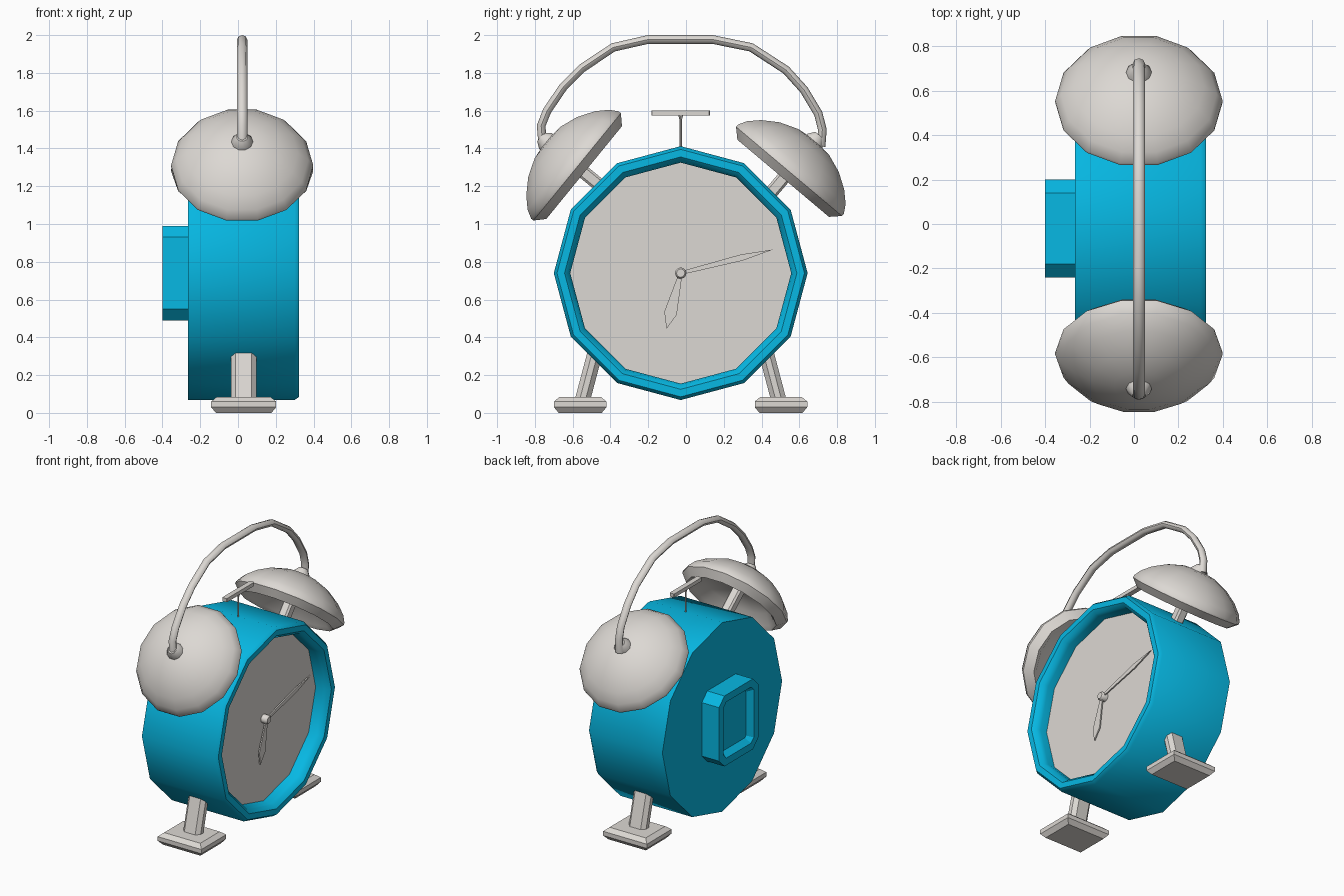
import bpy, bmesh, math
from mathutils import Matrix, Vector

if "Cube" in bpy.data.objects:
    bpy.data.objects.remove(bpy.data.objects["Cube"])

CX, CY, CZ = 0.022, -0.028, 0.74      # bell plane and dial centre


def material(name, colour):
    m = bpy.data.materials.new(name)
    m.use_nodes = True
    m.diffuse_color = (*colour, 1)
    m.node_tree.nodes["Principled BSDF"].inputs["Base Color"].default_value = (*colour, 1)
    return m


BLUE = material("blue enamel", (0.002, 0.48, 0.77))
METAL = material("pale metal", (0.72, 0.69, 0.655))


def finish(name, bm, mat, matrix=Matrix(), smooth=None):
    bmesh.ops.recalc_face_normals(bm, faces=bm.faces)
    mesh = bpy.data.meshes.new(name)
    bm.to_mesh(mesh)
    bm.free()
    ob = bpy.data.objects.new(name, mesh)
    bpy.context.collection.objects.link(ob)
    mesh.materials.append(mat)
    mesh.transform(matrix)
    if smooth:
        bpy.ops.object.select_all(action="DESELECT")
        ob.select_set(True)
        bpy.context.view_layer.objects.active = ob
        bpy.ops.object.shade_smooth_by_angle(angle=math.radians(smooth))
    return ob


def frame(origin, axis, side):
    """Matrix whose local z is axis and local x is side."""
    z, x = Vector(axis).normalized(), Vector(side).normalized()
    return Matrix.Translation(origin) @ Matrix((x, z.cross(x), z)).transposed().to_4x4()


def lathe(name, profile, sides, mat, matrix, smooth=40):
    bm = bmesh.new()
    vs = [bm.verts.new((r, 0, h)) for r, h in profile]
    es = [bm.edges.new(p) for p in zip(vs, vs[1:])]
    bmesh.ops.spin(bm, geom=vs + es, axis=(0, 0, 1), cent=(0, 0, 0),
                   steps=sides, angle=math.tau)
    bmesh.ops.remove_doubles(bm, verts=bm.verts, dist=1e-4)
    return finish(name, bm, mat, matrix, smooth)


def prism(name, outline, depth, mat, matrix):
    bm = bmesh.new()
    f = bm.faces.new([bm.verts.new((x, y, 0)) for x, y in outline])
    up = bmesh.ops.extrude_face_region(bm, geom=[f])["geom"]
    bmesh.ops.translate(bm, verts=[v for v in up if isinstance(v, bmesh.types.BMVert)],
                        vec=(0, 0, depth))
    return finish(name, bm, mat, matrix)


def chamfered(w, h, c):
    """Rectangle outline with cut corners."""
    a, b = w / 2, h / 2
    return [(a - c, -b), (a, c - b), (a, b - c), (a - c, b),
            (c - a, b), (-a, b - c), (-a, c - b), (c - a, -b)]


X, Y = (1, 0, 0), (0, 1, 0)
dial_frame = frame((0, CY, CZ), X, Y)

# Case with rounded rim, and recessed dial
lathe("case", [(0, -0.265), (0.672, -0.265), (0.672, 0.3), (0.655, 0.323), (0.615, 0.323),
               (0.592, 0.3), (0.585, 0.27), (0.585, 0.21)], 12, BLUE, dial_frame)
lathe("dial", [(0, 0.22), (0.59, 0.22)], 12, METAL, dial_frame)

# Hands and hub
lathe("hub", [(0, 0.265), (0.022, 0.265), (0.03, 0.255), (0.03, 0.215)], 12, METAL, dial_frame)
for name, tip, wide, half in (("minute_hand", (0.49, 0.125), 0.66, 0.017),
                              ("hour_hand", (-0.075, -0.295), 0.72, 0.034)):
    t = Vector(tip)
    side = Vector((-t.y, t.x)).normalized()
    shape = [side * 0.009, t * wide + side * half, t, t * wide - side * half, side * -0.009]
    prism(name, shape, 0.009, METAL, dial_frame @ Matrix.Translation((0, 0, 0.24)))

# Battery box with sunken panel on the back
box = prism("back_box", chamfered(0.44, 0.5, 0.06), 0.145, BLUE,
            frame((-0.255, -0.02, 0.74), (-1, 0, 0), Y))
bm = bmesh.new()
bm.from_mesh(box.data)
back = min(bm.faces, key=lambda f: f.calc_center_median().x)
bmesh.ops.inset_individual(bm, faces=[back], thickness=0.055)
bmesh.ops.inset_individual(bm, faces=[back], thickness=0.035, depth=-0.04)
bm.to_mesh(box.data)
bm.free()

# Bells, with stems reaching into the case and collars on top
DOME = [(0, 0.2), (0.11, 0.188), (0.21, 0.152), (0.295, 0.098), (0.35, 0.045), (0.376, 0),
        (0.376, -0.015), (0.325, -0.063), (0.295, -0.045), (0.24, 0.015), (0, 0.06)]
bells = (("front", (CX, -0.588, 1.312), Vector((0, -0.775, 0.632))),
         ("rear", (CX, 0.555, 1.29), Vector((0, 0.644, 0.765))))
for name, centre, axis in bells:
    m = frame(centre, axis, X)
    lathe(name + "_bell", DOME, 14, METAL, m)
    prism(name + "_bell_stem", chamfered(0.07, 0.07, 0.012), 0.33, METAL,
          m @ Matrix.Translation((0, 0, -0.28)))
    lathe(name + "_collar", [(0, 0.235), (0.03, 0.235), (0.057, 0.2), (0.057, 0.17)],
          10, METAL, m)

# Carrying handle
path = [(-0.758, 1.42), (-0.767, 1.52), (-0.735, 1.6), (-0.65, 1.725), (-0.55, 1.825),
        (-0.385, 1.935), (-0.2, 1.977), (0.14, 1.977), (0.345, 1.935), (0.53, 1.815),
        (0.625, 1.71), (0.7, 1.585), (0.722, 1.5), (0.715, 1.41)]
bm = bmesh.new()
rings = []
for i, p in enumerate(path):
    a = Vector(path[max(i - 1, 0)])
    b = Vector(path[min(i + 1, len(path) - 1)])
    ring = frame((CX, *p), (0, *(b - a)), X)
    rings.append([bm.verts.new(ring @ Vector((0.027 * math.cos(k * math.tau / 8),
                                              0.023 * math.sin(k * math.tau / 8), 0)))
                  for k in range(8)])
for r, s in zip(rings, rings[1:]):
    for k in range(8):
        bm.faces.new((r[k], r[k - 1], s[k - 1], s[k]))
for r in (rings[0], rings[-1]):
    bm.faces.new(r)
finish("handle", bm, METAL, smooth=50)

# Hammer
hammer = frame((CX, CY, 0), (0, 0, 1), X)
lathe("hammer_rod", [(0.006, 1.38), (0.006, 1.55), (0.014, 1.58)], 8, METAL, hammer)
prism("hammer_bar", chamfered(0.036, 0.31, 0.004), 0.026, METAL,
      hammer @ Matrix.Translation((0, 0, 1.575)))

# Feet: chamfered pads with slanted legs
for name, y, base, top in (("front", -0.56, -0.55, -0.468), ("rear", 0.503, 0.493, 0.411)):
    bm = bmesh.new()
    layers = []
    for z, cut in ((0, 0.025), (0.03, 0), (0.06, 0), (0.085, 0.03)):
        layers.append([bm.verts.new((0.03 + sx * (0.172 - cut), y + sy * (0.139 - cut), z))
                       for sx, sy in ((1, 1), (-1, 1), (-1, -1), (1, -1))])
    for lo, hi in zip(layers, layers[1:]):
        for k in range(4):
            bm.faces.new((lo[k - 1], lo[k], hi[k], hi[k - 1]))
    bm.faces.new(layers[0])
    bm.faces.new(layers[-1])
    finish(name + "_foot", bm, METAL)
    lean = Vector((0, top - base, 0.31))
    prism(name + "_leg", chamfered(0.135, 0.08, 0.025), lean.length, METAL,
          frame((0.03, base, 0.06), lean, X))
